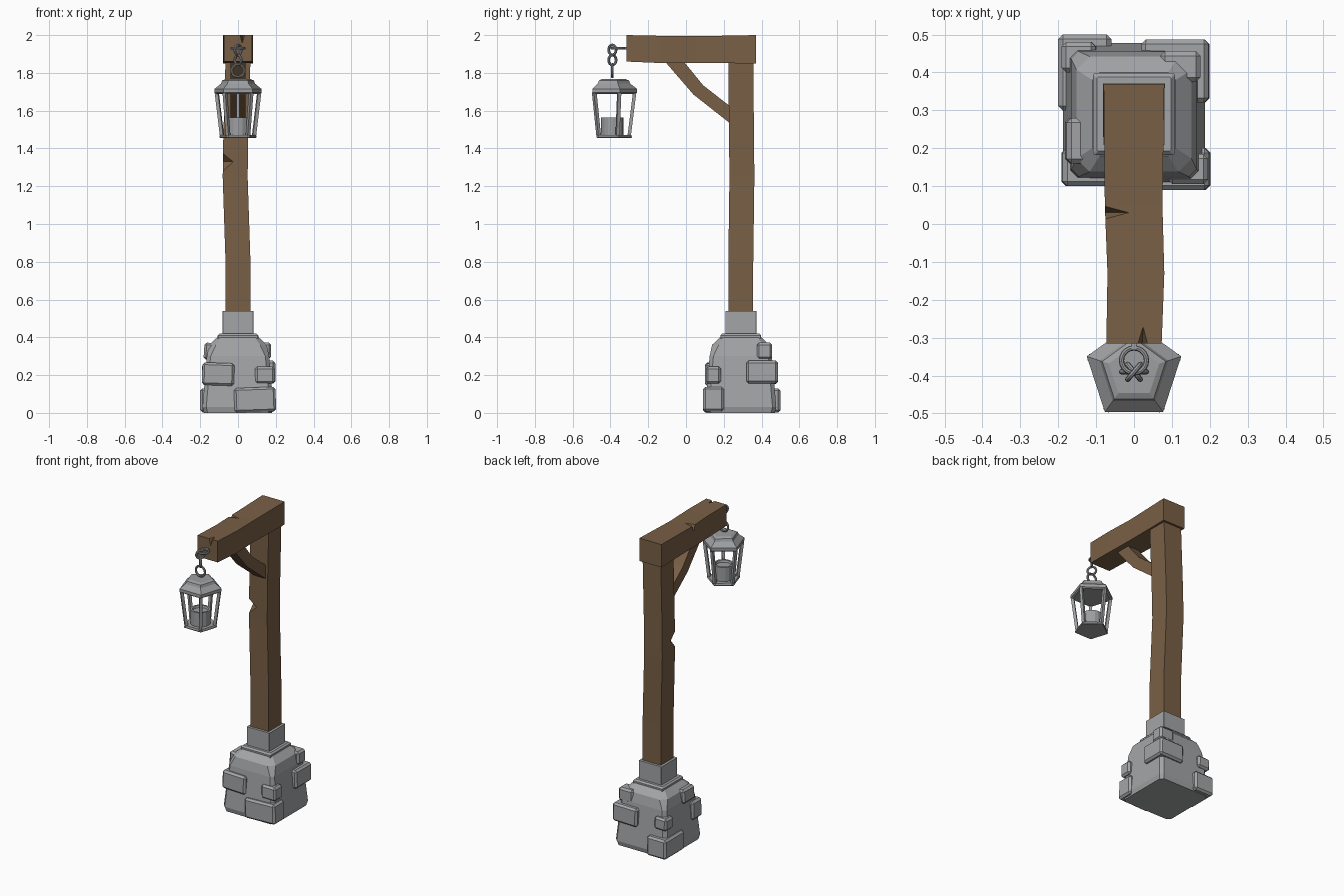
import bpy, bmesh, math
from mathutils import Vector, Matrix

if "Cube" in bpy.data.objects:
    bpy.data.objects.remove(bpy.data.objects["Cube"], do_unlink=True)


def material(name, colour):
    m = bpy.data.materials.new(name)
    m.use_nodes = True
    m.diffuse_color = (*colour, 1)
    m.node_tree.nodes["Principled BSDF"].inputs["Base Color"].default_value = (*colour, 1)
    return m


WOOD = material("brown wood", (0.19, 0.115, 0.06))
STONE = material("grey stone", (0.37, 0.375, 0.385))
IRON = material("grey iron", (0.34, 0.345, 0.355))


def finish(name, bm, mat):
    bmesh.ops.recalc_face_normals(bm, faces=bm.faces)
    mesh = bpy.data.meshes.new(name)
    bm.to_mesh(mesh)
    bm.free()
    mesh.materials.append(mat)
    ob = bpy.data.objects.new(name, mesh)
    bpy.context.collection.objects.link(ob)
    return ob


def loft(name, rings, mat):
    """Skin a stack of equal-sized rings and cap both ends."""
    bm = bmesh.new()
    loops = [[bm.verts.new(p) for p in ring] for ring in rings]
    n = len(loops[0])
    for a, b in zip(loops, loops[1:]):
        for i in range(n):
            j = (i + 1) % n
            bm.faces.new((a[i], a[j], b[j], b[i]))
    bm.faces.new(loops[0][::-1])
    bm.faces.new(loops[-1])
    return finish(name, bm, mat)


def notch(target, points):
    """Cut a splintered notch, given as a convex hull, out of a timber."""
    bm = bmesh.new()
    for p in points:
        bm.verts.new(p)
    bmesh.ops.convex_hull(bm, input=bm.verts)
    cutter = finish("notch_cutter", bm, WOOD)
    cutter.hide_render = True
    mod = target.modifiers.new("notch", 'BOOLEAN')
    mod.operation = 'DIFFERENCE'
    mod.solver = 'EXACT'
    mod.object = cutter
    graph = bpy.context.evaluated_depsgraph_get()
    mesh = bpy.data.meshes.new_from_object(target.evaluated_get(graph))
    target.modifiers.clear()
    target.data = mesh
    bpy.data.objects.remove(cutter, do_unlink=True)


# Stone foot, with chamfered corners
BASE_Y = 0.29


def chamfered(z, h, c):
    k = h - c
    pts = [(h, -k), (h, k), (k, h), (-k, h), (-h, k), (-h, -k), (-k, -h), (k, -h)]
    return [(x, BASE_Y + y, z) for x, y in pts]


loft("stone_foot", [chamfered(*r) for r in (
    (0, .18, .02), (.03, .188, .02), (.3, .165, .02), (.36, .152, .035), (.4, .11, .02))], STONE)
loft("foot_plinth", [chamfered(*r) for r in (
    (.37, .108, .004), (.41, .108, .004), (.42, .098, .004))], STONE)
loft("post_collar", [chamfered(*r) for r in ((.4, .082, .002), (.54, .082, .002))], STONE)


# Blocks standing proud of the foot: low corner, high corner, tilt
def block(name, low, high, tilt):
    low, high = Vector(low), Vector(high)
    bm = bmesh.new()
    bmesh.ops.create_cube(bm, size=1)
    bmesh.ops.scale(bm, vec=high - low, verts=bm.verts)
    bmesh.ops.bevel(bm, geom=bm.edges[:], offset=.012, segments=1, affect='EDGES')
    ob = finish(name, bm, STONE)
    ob.matrix_world = Matrix.Translation((low + high) / 2) @ Matrix.Rotation(math.radians(tilt), 4, 'Y')


block("front_low_block", (-.02, .09, .005), (.2, .2, .135), -2)
block("front_middle_block", (-.19, .1, .145), (-.02, .2, .265), 2)
block("front_small_block", (.09, .105, .155), (.195, .185, .245), 0)
block("side_high_block", (-.18, .16, .28), (-.1, .28, .37), 4)
block("back_low_block", (-.2, .3, .003), (-.06, .5, .13), 0)
block("back_small_block", (-.19, .4, .18), (-.1, .48, .26), -2)
block("back_middle_block", (.02, .32, .155), (.198, .487, .275), -1)
block("back_high_block", (.07, .375, .285), (.175, .456, .372), 0)


# Crooked post: height, centre x, centre y
def square(z, x, y, h):
    return [(x + a * h, y + b * h, z) for a, b in ((-1, -1), (1, -1), (1, 1), (-1, 1))]


post = loft("post", [square(z, x, y, .066) for z, x, y in (
    (.5, 0, .29), (.8, 0, .29), (1.25, -.015, .296), (1.45, -.012, .294), (1.87, 0, .29))], WOOD)
notch(post, [(-.085, .226, 1.38), (-.085, .226, 1.27), (-.022, .226, 1.33),
             (-.085, .28, 1.33), (-.16, .15, 1.33)])

# Cross beam: y, left, right, bottom, top
beam = loft("beam", [[(l, y, b), (r, y, b), (r, y, t), (l, y, t)] for y, l, r, b, t in (
    (-.315, -.073, .073, 1.86, 2), (-.13, -.07, .08, 1.852, 1.996),
    (.05, -.077, .075, 1.853, 1.994), (.37, -.08, .08, 1.85, 2))], WOOD)
notch(beam, [(-.08, .05, 2), (-.08, .01, 2), (-.005, .03, 2), (-.08, .03, 1.95), (-.15, .03, 2.07)])
notch(beam, [(.01, -.317, 2), (.036, -.317, 2), (.024, -.27, 2), (.022, -.317, 1.955), (.023, -.38, 2.06)])

# Angled brace between post and beam
loft("brace", [[(s * .04, y, z) for s, y, z in ((-1, *a), (1, *a), (1, *b), (-1, *b))] for a, b in (
    ((-.12, 1.87), (-.02, 1.87)), ((.04, 1.685), (.09, 1.735)), ((.25, 1.52), (.25, 1.61)))], WOOD)

# Five-sided lantern
LAMP_Y = -.39
SIDES = [math.radians(90 + 72 * k) for k in range(5)]


def pentagon(r, z):
    return [(r * math.cos(a), LAMP_Y + r * math.sin(a), z) for a in SIDES]


loft("lantern_roof", [pentagon(*r) for r in (
    (.12, 1.688), (.131, 1.695), (.131, 1.715), (.095, 1.743), (.088, 1.76), (.07, 1.767))], IRON)
loft("lantern_floor", [pentagon(*r) for r in ((.1, 1.455), (.104, 1.46), (.1, 1.472))], IRON)


def bar_ring(angle, r, z, t=.009):
    out = Vector((math.cos(angle), math.sin(angle), 0))
    side = Vector((-out.y, out.x, 0))
    mid = Vector((0, LAMP_Y, z)) + out * r
    return [mid + out * a * t + side * b * t for a, b in ((1, 1), (-1, 1), (-1, -1), (1, -1))]


for i, a in enumerate(SIDES):
    loft(f"lantern_bar_{i + 1}", [bar_ring(a, .089, 1.465), bar_ring(a, .118, 1.695)], IRON)


# Candle with a slightly sunken top
def circle(r, z, n=16):
    return [(r * math.cos(math.tau * k / n), LAMP_Y + r * math.sin(math.tau * k / n), z) for k in range(n)]


loft("candle", [circle(*r) for r in ((.06, 1.47), (.06, 1.565), (.048, 1.565), (.044, 1.552))], IRON)


# Chain links and hook
def link(name, y, z, radius, tip, turn):
    bpy.ops.mesh.primitive_torus_add(
        major_radius=radius, minor_radius=.007, major_segments=20, minor_segments=8,
        location=(0, y, z), rotation=(math.radians(tip), 0, math.radians(turn)))
    ob = bpy.context.object
    ob.name = name
    ob.data.materials.append(IRON)
    bpy.ops.object.shade_smooth_by_angle()


link("beam_eye", -.36, 1.93, .033, 0, 0)
link("upper_link", LAMP_Y, 1.922, .026, 90, 50)
link("lower_link", LAMP_Y, 1.868, .026, 90, -50)
link("lantern_ring", LAMP_Y, 1.812, .033, 90, 0)
loft("eye_shank", [[(x * .007, y, 1.93 + z * .007) for x, z in ((-1, -1), (1, -1), (1, 1), (-1, 1))]
                   for y in (-.33, -.3)], IRON)
